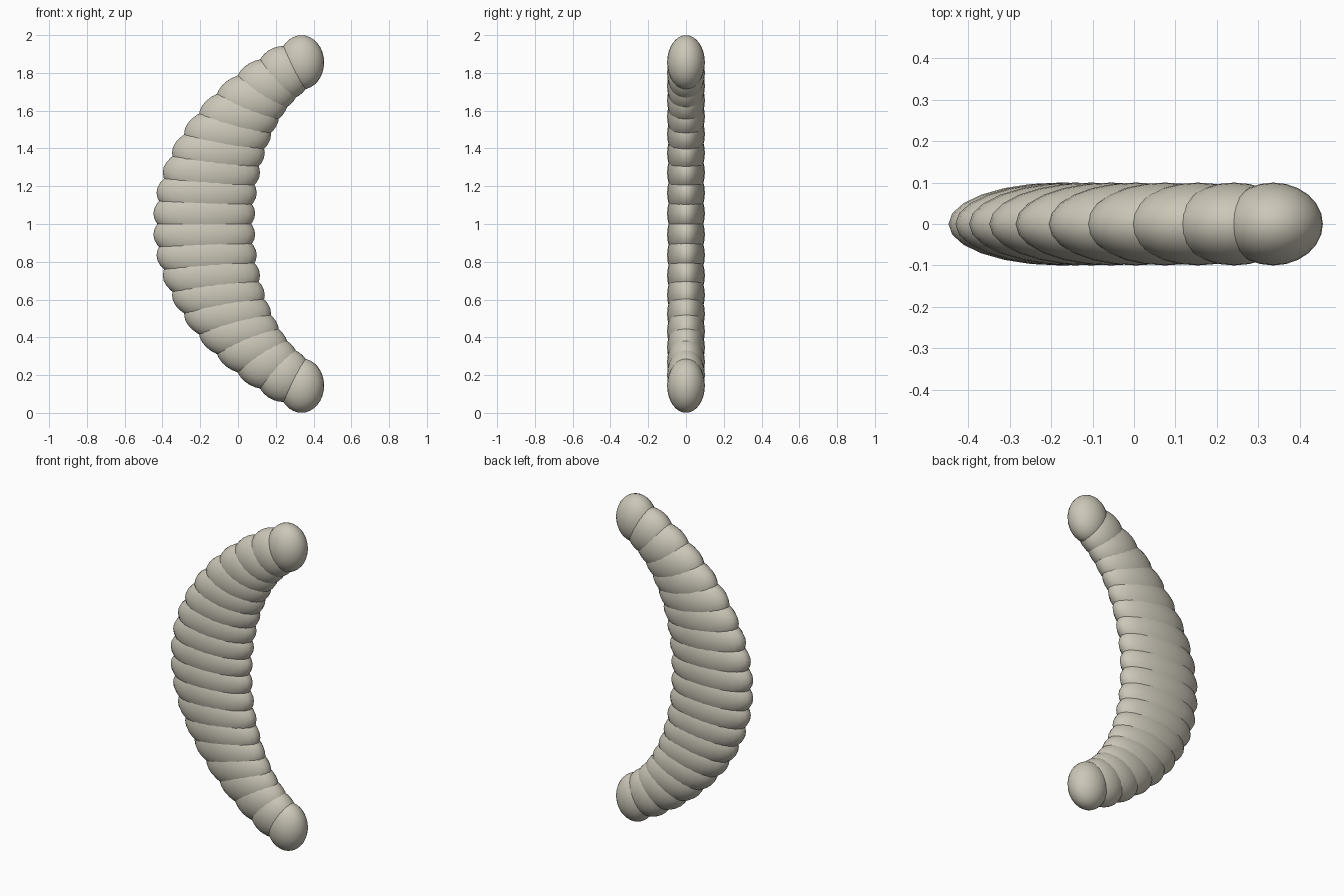
import bpy
import math

if "Cube" in bpy.data.objects:
    bpy.data.objects.remove(bpy.data.objects["Cube"])

COUNT = 20                 # overlapping lobes along the arc
ARC_R = 0.967              # radius of the arc through the lobe centres
END = math.radians(62.2)   # half angle of the arc
MID_X = -0.18              # x of the arc at mid height

# one warm beige colour
beige = bpy.data.materials.new("warm beige")
beige.diffuse_color = (0.60, 0.57, 0.48, 1.0)
beige.use_nodes = True
beige.node_tree.nodes["Principled BSDF"].inputs["Base Color"].default_value = beige.diffuse_color


def lobe(name, centre, radii):
    bpy.ops.mesh.primitive_uv_sphere_add(segments=24, ring_count=16,
                                         radius=1, location=centre)
    ob = bpy.context.object
    ob.name = name
    ob.scale = radii
    bpy.ops.object.transform_apply(location=False, rotation=False, scale=True)
    bpy.ops.object.shade_smooth()
    ob.data.materials.append(beige)
    return ob


# crescent body: upright ellipsoids on an arc, widest at mid height
for i in range(COUNT):
    t = i / (COUNT - 1)
    a = -END + 2 * END * t
    x = MID_X + ARC_R * (1 - math.cos(a))
    z = 1.0 + ARC_R * math.sin(a)
    width = 0.12 + 0.15 * math.sin(math.pi * t)
    lobe(f"crescent_lobe_{i + 1:02d}", (x, 0, z), (width, 0.1, 0.144))
